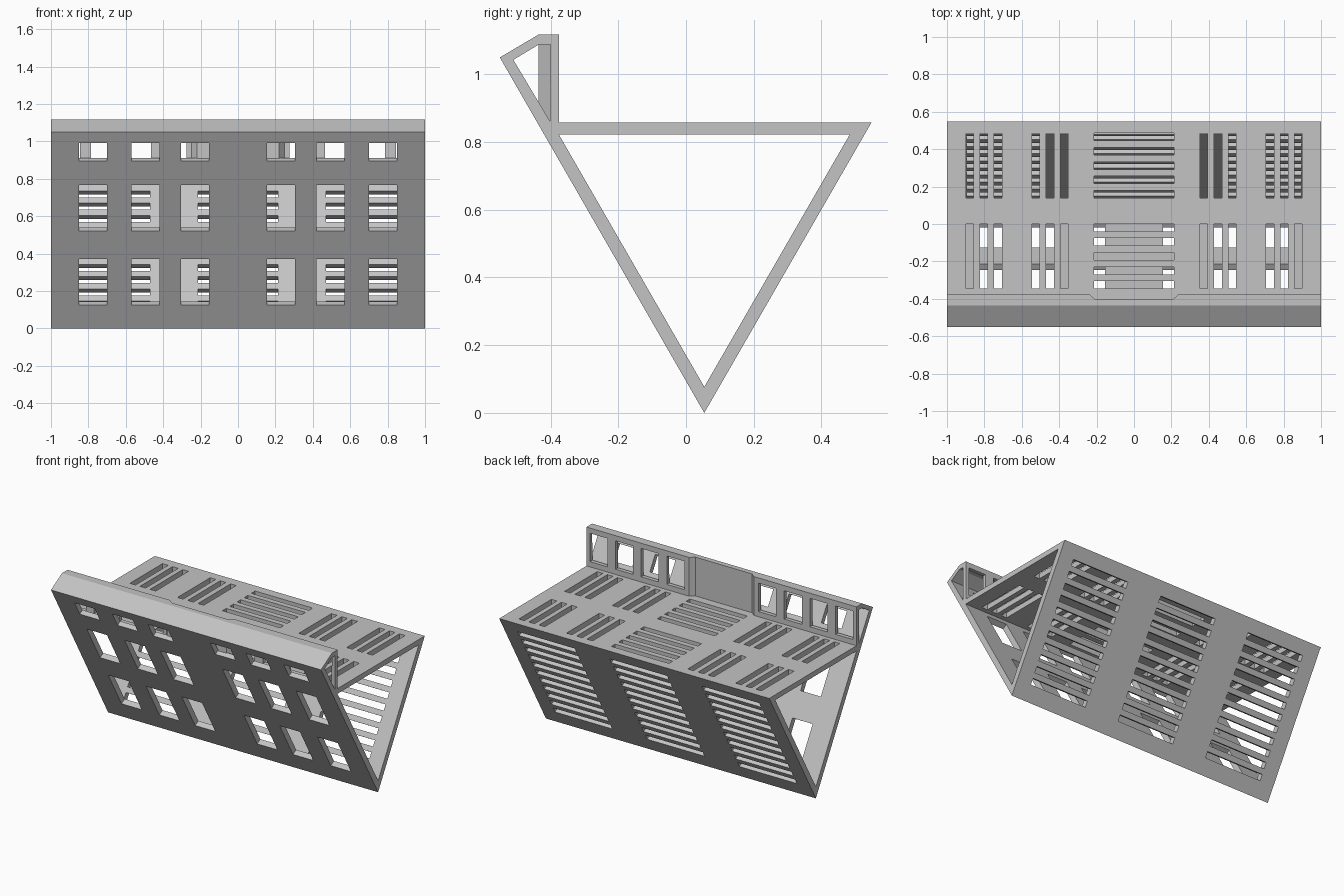
import bpy, bmesh
from mathutils import Vector as V

if "Cube" in bpy.data.objects:
    bpy.data.objects.remove(bpy.data.objects["Cube"])

grey = bpy.data.materials.new("light_grey")
grey.diffuse_color = (0.55, 0.55, 0.55, 1)
grey.use_nodes = True
grey.node_tree.nodes["Principled BSDF"].inputs["Base Color"].default_value = grey.diffuse_color


def add_prism(bm, pts, vec):
    """Closed prism: polygon pts swept along vec."""
    a = [bm.verts.new(p) for p in pts]
    b = [bm.verts.new(V(p) + V(vec)) for p in pts]
    n = len(a)
    bm.faces.new(a)
    bm.faces.new(b[::-1])
    for i in range(n):
        j = (i + 1) % n
        bm.faces.new((a[j], a[i], b[i], b[j]))


def make(name, bm):
    bmesh.ops.recalc_face_normals(bm, faces=bm.faces)
    me = bpy.data.meshes.new(name)
    bm.to_mesh(me)
    bm.free()
    me.materials.append(grey)
    ob = bpy.data.objects.new(name, me)
    bpy.context.collection.objects.link(ob)
    return ob


def side_prism(name, profile, half):
    """Profile of (y, z) points swept along x."""
    bm = bmesh.new()
    add_prism(bm, [(-half, y, z) for y, z in profile], (2 * half, 0, 0))
    return make(name, bm)


def cut(target, cutter):
    mod = target.modifiers.new("cut", 'BOOLEAN')
    mod.operation, mod.solver, mod.object = 'DIFFERENCE', 'EXACT', cutter
    cutter.hide_render = True
    bpy.context.view_layer.objects.active = target
    bpy.ops.object.modifier_apply(modifier=mod.name)
    bpy.data.objects.remove(cutter)


# Triangular shell with raised hooked lip
shell = side_prism("shell", [(0.054, 0), (0.548, 0.858), (-0.375, 0.858),
                             (-0.375, 1.118), (-0.435, 1.118), (-0.55, 1.05)], 1)
cut(shell, side_prism("main_cavity", [(0.054, 0.077), (0.484, 0.823), (-0.376, 0.823)], 1.1))
cut(shell, side_prism("lip_cavity", [(-0.402, 0.862), (-0.40, 1.088), (-0.435, 1.088),
                                     (-0.51, 1.043)], 1.1))

# Openings, each a box through a plate
holes = bmesh.new()


def opening(origin, along, inward, x0, x1, s0, s1, depth=0.045):
    o, d, n = V(origin), V(along), V(inward)
    pts = [o + V((x, 0, 0)) + d * s - n * 0.02
           for x, s in ((x0, s0), (x1, s0), (x1, s1), (x0, s1))]
    add_prism(holes, pts, n * (depth + 0.02))


C, S = 0.866, 0.5
foot = (0.054, 0)
FRONT = ((0, 0.054, 0), (0, -S, C), (0, C, S))
BACK = ((0, 0.054, 0), (0, S, C), (0, -C, S))
TOP = ((0, 0, 0.858), (0, 1, 0), (0, 0, -1))
WALL = ((0, -0.375, 0), (0, 0, 1), (0, -1, 0))

for side in (-1, 1):
    # Front windows in three rows
    for x in (0.23, 0.495, 0.775):
        for z0, z1 in ((0.125, 0.37), (0.52, 0.765), (0.893, 0.99)):
            opening(*FRONT, side * x - 0.075, side * x + 0.075, z0 / C, z1 / C)
    # Lengthwise slots in the top plate
    for x in (0.373, 0.45, 0.525, 0.728, 0.803, 0.878):
        for y0 in (-0.345, 0.14):
            opening(*TOP, side * x - 0.021, side * x + 0.021, y0, y0 + 0.345)
    # Windows in the upright lip wall
    for i in range(4):
        x = side * (0.34 + 0.19 * i)
        opening(*WALL, x - 0.065, x + 0.065, 0.893, 1.083, 0.034)

# Crosswise slots in the middle of the top plate
for y0 in (-0.345, 0.14):
    for i in range(5):
        s = y0 + 0.0763 * i
        opening(*TOP, -0.213, 0.213, s, s + 0.04)

# Three columns of louvre slots in the back plate
for x in (-0.683, 0, 0.683):
    for i in range(11):
        s = (0.0915 + 0.0655 * i) / C
        opening(*BACK, x - 0.213, x + 0.213, s, s + 0.04)

cut(shell, make("openings", holes))

# Recess in the middle of the lip wall
bm = bmesh.new()
add_prism(bm, [(-0.264, -0.355, 0.858), (0.264, -0.355, 0.858),
               (0.21, -0.40, 0.858), (-0.21, -0.40, 0.858)], (0, 0, 0.4))
cut(shell, make("recess", bm))

# Set-back wall behind the recess
bm = bmesh.new()
add_prism(bm, [(-0.25, -0.40, 0.858), (0.25, -0.40, 0.858),
               (0.22, -0.435, 0.858), (-0.22, -0.435, 0.858)], (0, 0, 0.24))
make("recess_wall", bm)
